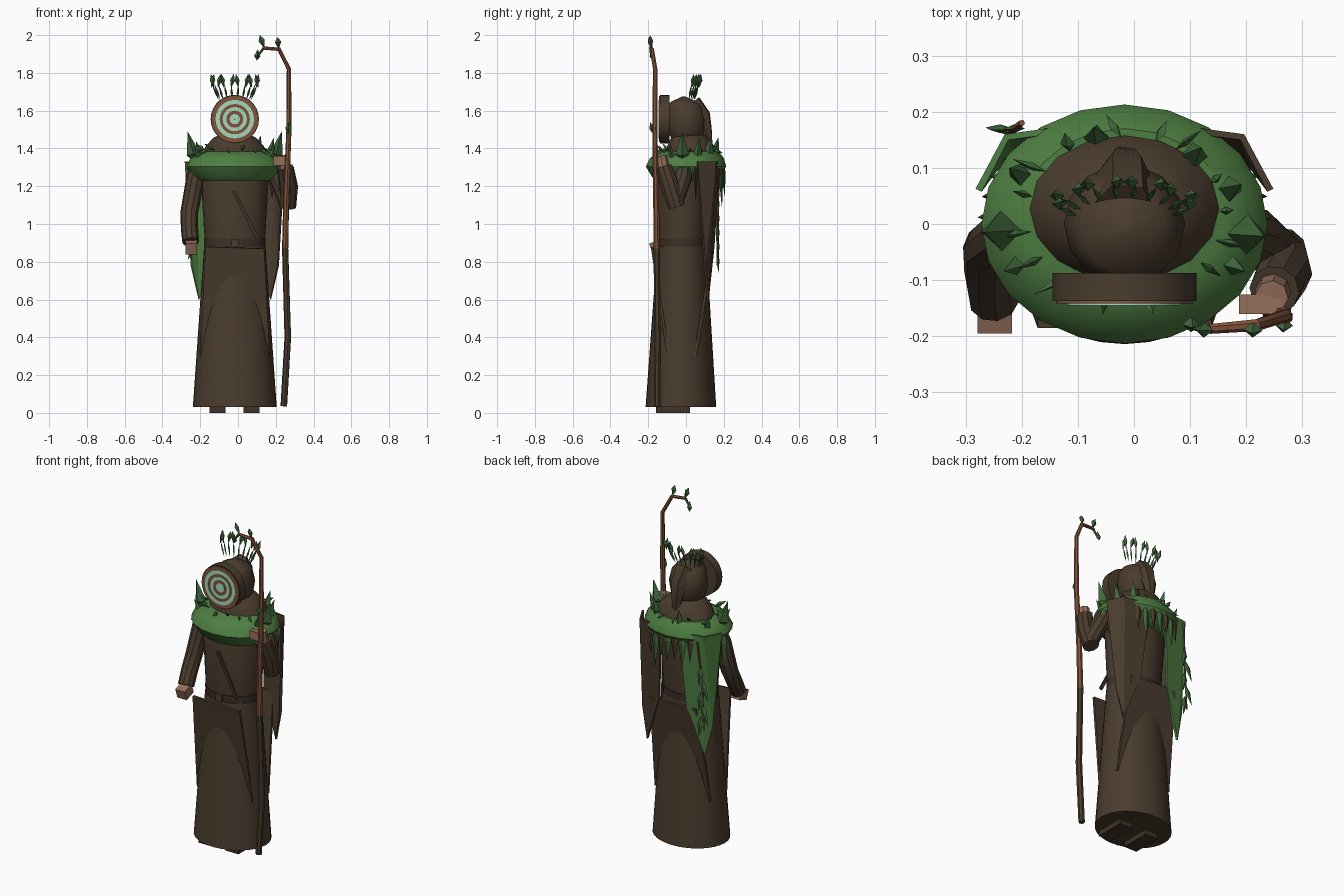
import bpy, bmesh, math, random
from mathutils import Vector, Matrix

random.seed(4)
cube = bpy.data.objects.get("Cube")
if cube:
    bpy.data.objects.remove(cube, do_unlink=True)


def material(name, r, g, b):
    m = bpy.data.materials.new(name)
    m.use_nodes = True
    m.diffuse_color = (r, g, b, 1)
    m.node_tree.nodes["Principled BSDF"].inputs["Base Color"].default_value = (r, g, b, 1)
    return m


BROWN = material("brown_cloth", 0.068, 0.045, 0.027)
DARK = material("dark_brown", 0.05, 0.032, 0.021)
GREEN = material("moss_green", 0.076, 0.21, 0.054)
LEAF = material("leaf_green", 0.05, 0.135, 0.043)
RUST = material("rust_wood", 0.22, 0.085, 0.043)
MINT = material("pale_mint", 0.37, 0.7, 0.5)
SKIN = material("skin", 0.3, 0.16, 0.105)
CX = -0.017  # body axis


def finish(name, bm, mats, smooth=False):
    bmesh.ops.recalc_face_normals(bm, faces=bm.faces)
    me = bpy.data.meshes.new(name)
    bm.to_mesh(me)
    bm.free()
    ob = bpy.data.objects.new(name, me)
    bpy.context.collection.objects.link(ob)
    for m in mats:
        me.materials.append(m)
    if smooth:
        bpy.ops.object.select_all(action='DESELECT')
        ob.select_set(True)
        bpy.context.view_layer.objects.active = ob
        bpy.ops.object.shade_smooth_by_angle(angle=math.radians(35))
    return ob


def bridge(bm, rings):
    """Skin a list of vertex rings and cap both ends."""
    for a, b in zip(rings, rings[1:]):
        for i in range(len(a)):
            j = (i + 1) % len(a)
            bm.faces.new((a[i], a[j], b[j], b[i]))
    bm.faces.new(rings[0])
    bm.faces.new(rings[-1])


def loft(name, mat, sections, n=24, smooth=True):
    """Stack ellipses given as (centre y, radius x, radius y, z)."""
    bm = bmesh.new()
    rings = []
    for cy, rx, ry, z in sections:
        rings.append([bm.verts.new((CX + rx * math.cos(t), cy + ry * math.sin(t), z))
                      for t in (2 * math.pi * i / n for i in range(n))])
    bridge(bm, rings)
    return finish(name, bm, [mat], smooth)


def tube(name, mats, path, n=8, split=None, smooth=True):
    """Sweep a circle along (x, y, z, radius) points."""
    bm = bmesh.new()
    pts = [Vector(p[:3]) for p in path]
    rings = []
    for i, p in enumerate(pts):
        d = pts[min(i + 1, len(pts) - 1)] - pts[max(i - 1, 0)]
        u = d.cross(Vector((0.1, 1, 0.02))).normalized()
        v = d.cross(u).normalized()
        rings.append([bm.verts.new(p + path[i][3] * (math.cos(t) * u + math.sin(t) * v))
                      for t in (2 * math.pi * k / n for k in range(n))])
    bridge(bm, rings)
    if split is not None:
        for f in bm.faces:
            f.material_index = 1 if f.calc_center_median().z > split else 0
    return finish(name, bm, mats, smooth)


def box(name, mat, centre, size, rot=(0, 0, 0)):
    bm = bmesh.new()
    bmesh.ops.create_cube(bm, size=1, matrix=Matrix.Diagonal((*size, 1)))
    ob = finish(name, bm, [mat])
    ob.location, ob.rotation_euler = centre, rot
    return ob


def add_leaf(bm, base, tip, width, thick, mid=0.4, index=0):
    """Diamond-shaped leaf between two points."""
    base, tip = Vector(base), Vector(tip)
    d = tip - base
    u = d.cross(Vector((base.x * 0.3, 1, 0.1))).normalized()
    v = d.cross(u).normalized()
    c = base + d * mid
    ring = [bm.verts.new(c + o) for o in (u * width, v * thick, -u * width, -v * thick)]
    ends = bm.verts.new(base), bm.verts.new(tip)
    for i in range(4):
        for e in ends:
            bm.faces.new((ring[i], ring[(i + 1) % 4], e)).material_index = index


def sheet(name, mat, points, faces, thickness):
    bm = bmesh.new()
    vs = [bm.verts.new(p) for p in points]
    for f in faces:
        bm.faces.new([vs[i] for i in f])
    ob = finish(name, bm, [mat])
    mod = ob.modifiers.new("thickness", 'SOLIDIFY')
    mod.thickness, mod.offset = thickness, 0
    return ob


# Robe and feet
loft("skirt", BROWN, [(-0.027, 0.222, 0.187, 0.03), (-0.022, 0.163, 0.13, 0.88)], 32)
for side, x in (("right", -0.108), ("left", 0.072)):
    box(side + "_foot", DARK, (x, -0.07, 0.03), (0.085, 0.18, 0.06))
loft("torso", BROWN, [(-0.02, 0.155, 0.122, 0.86), (-0.02, 0.165, 0.128, 1.0),
                      (-0.015, 0.178, 0.14, 1.22), (-0.01, 0.17, 0.13, 1.32)])
loft("belt", DARK, [(-0.02, 0.161, 0.127, 0.88), (-0.02, 0.164, 0.13, 0.92)])
box("belt_buckle", BROWN, (CX, -0.15, 0.9), (0.04, 0.02, 0.04))
box("dagger", DARK, (0.04, -0.158, 1.05), (0.018, 0.012, 0.28), (0, math.radians(-27), 0))
for name, top, low in (("front_panel", -0.178, -0.094), ("back_panel", 0.14, 0.05)):
    sheet(name, BROWN, [(CX - 0.155, top, 0.88), (CX + 0.155, top, 0.87),
                        (CX + 0.185, low, 0.3), (CX - 0.185, low, 0.3)], [(0, 1, 2, 3)], 0.014)

# Cloak flaps, one of each colour
for name, mat, s in (("left_cloak_flap", BROWN, 1), ("right_cloak_flap", GREEN, -1)):
    edge = [(0.26, 0.06, 1.33), (0.23, 0.10, 0.78), (0.19, 0.115, 0.6),
            (0.09, 0.145, 0.88), (0.06, 0.175, 1.33), (0.21, 0.155, 1.33)]
    sheet(name, mat, [(CX + s * x, y, z) for x, y, z in edge],
          [(0, 1, 5), (5, 1, 2), (5, 2, 3), (5, 3, 4)], 0.012)

# Mossy mantle and cowl
loft("mantle", GREEN, [(-0.005, 0.19, 0.15, 1.23), (0, 0.222, 0.18, 1.25), (0, 0.255, 0.213, 1.305),
                       (0.005, 0.235, 0.195, 1.35), (0.02, 0.18, 0.15, 1.385)], 20)
loft("cowl", BROWN, [(0.03, 0.182, 0.135, 1.36), (0.025, 0.155, 0.125, 1.41),
                     (0.02, 0.115, 0.10, 1.455), (0.015, 0.085, 0.085, 1.47)], 16)

# Hooded head with a drooping tail
loft("hood", BROWN, [(0.0, 0.07, 0.07, 1.44), (0.0, 0.098, 0.095, 1.48), (0.0, 0.108, 0.108, 1.55),
                     (-0.005, 0.095, 0.095, 1.62), (-0.01, 0.075, 0.075, 1.645),
                     (-0.012, 0.01, 0.01, 1.675)], 14)
tube("hood_tail", [BROWN], [(CX, 0.03, 1.64, 0.055), (CX, 0.085, 1.57, 0.05),
                            (CX, 0.105, 1.5, 0.035), (CX, 0.12, 1.42, 0.02), (CX, 0.13, 1.36, 0.004)], 6)

# Round mask: drum, rim and concentric ring plates
def disc(name, mat, r0, r1, y0, y1, n=28):
    bm = bmesh.new()
    rings = [[bm.verts.new((CX + r * math.sin(t), y, 1.555 + r * math.cos(t)))
              for t in (2 * math.pi * i / n for i in range(n))]
             for r, y in ((r0, y0), (r1, y0), (r1, y1), (r0, y1))]
    for a, b in zip(rings, rings[1:] + rings[:1]):
        for i in range(n):
            j = (i + 1) % n
            bm.faces.new((a[i], a[j], b[j], b[i]))
    finish(name, bm, [mat], True)


disc("mask_drum", BROWN, 0.002, 0.128, -0.137, -0.087)
disc("mask_face", RUST, 0.002, 0.122, -0.142, -0.136)
for i, (a, b) in enumerate(((0.08, 0.102), (0.045, 0.064), (0.001, 0.027))):
    disc("mask_ring_%d" % i, MINT, a, b, -0.145, -0.14)

# Crown of leafy twigs behind the head
bm = bmesh.new()
for i in range(10):
    t = math.radians(8 + 164 * i / 9)
    c, s = math.cos(t), math.sin(t)
    base = Vector((CX + 0.085 * c, 0.01 + 0.035 * s, 1.655))
    knee = Vector((CX + 0.125 * c, 0.025 + 0.045 * s, 1.74))
    add_leaf(bm, base, knee + Vector((0, 0, 0.01)), 0.006, 0.006)
    add_leaf(bm, knee - Vector((0, 0, 0.02)), knee + Vector((0.014 * (1 if i % 2 else -1), 0.01, 0.055)),
             0.013, 0.012, 0.55)
finish("twig_crown", bm, [LEAF])

# Spiky leaves on the mantle
bm = bmesh.new()
for deg, r, h, w in ((-6, 1, 0.16, 0.036), (184, 1, 0.16, 0.036), (22, 0.9, 0.13, 0.026),
                     (50, 0.85, 0.14, 0.03), (105, 0.85, 0.13, 0.03), (150, 0.95, 0.11, 0.024),
                     (205, 0.95, 0.08, 0.02), (335, 0.95, 0.09, 0.02)):
    c, s = math.cos(math.radians(deg)), math.sin(math.radians(deg))
    add_leaf(bm, (CX + 0.21 * r * c, 0.17 * r * s, 1.33),
             (CX + 0.25 * r * c, 0.21 * r * s, 1.33 + h), w, w, 0.25)
for i in range(16):
    t = 2 * math.pi * (i + random.random() * 0.6) / 16
    c, s = math.cos(t), math.sin(t)
    base = Vector((CX + 0.17 * c, 0.015 + 0.14 * s, 1.39))
    add_leaf(bm, base, base + Vector((0.05 * c + random.uniform(-0.03, 0.03), 0.04 * s,
                                      random.uniform(-0.03, 0.04))), 0.014, 0.007)
finish("mantle_leaves", bm, [LEAF])

# Hanging fringe round the back, in leaves and rags
bm = bmesh.new()
for i in range(17):
    t = math.radians(4 + 172 * i / 16)
    c, s = math.cos(t), math.sin(t)
    drop = random.uniform(0.13, 0.24)
    add_leaf(bm, (CX + 0.235 * c, 0.195 * s, 1.34), (CX + 0.245 * c, 0.205 * s, 1.32 - drop),
             0.024, 0.012, 0.35, i % 2)
finish("hanging_fringe", bm, [LEAF, BROWN])

# Leafy vine hanging on the back
tube("vine_stem", [RUST], [(-0.2, 0.18, 1.3, 0.006), (-0.22, 0.165, 1.05, 0.006), (-0.235, 0.165, 0.78, 0.004)], 5)
bm = bmesh.new()
for i in range(5):
    z = 1.16 - 0.075 * i
    add_leaf(bm, (-0.22, 0.168, z), (-0.235 + 0.03 * (-1) ** i, 0.172, z - 0.125), 0.02, 0.008)
finish("vine_leaves", bm, [LEAF])

# Arms and hands
tube("right_sleeve", [BROWN], [(-0.19, 0, 1.34, 0.04), (-0.225, -0.02, 1.24, 0.05),
                               (-0.258, -0.045, 1.06, 0.047), (-0.257, -0.09, 0.98, 0.046),
                               (-0.25, -0.135, 0.905, 0.045)], 10)
box("right_hand", SKIN, (-0.248, -0.152, 0.88), (0.062, 0.07, 0.06), (math.radians(20), 0, 0))
tube("left_upper_sleeve", [BROWN], [(0.16, 0, 1.34, 0.04), (0.215, -0.02, 1.24, 0.05),
                                    (0.262, -0.06, 1.12, 0.046)], 10)
tube("left_forearm_sleeve", [BROWN], [(0.262, -0.05, 1.09, 0.046), (0.268, -0.085, 1.2, 0.05),
                                      (0.25, -0.118, 1.3, 0.045)], 10)
tube("left_wrist", [SKIN], [(0.25, -0.115, 1.28, 0.032), (0.245, -0.13, 1.36, 0.03)], 8)
box("left_hand", SKIN, (0.225, -0.143, 1.335), (0.075, 0.034, 0.05))

# Crooked staff with a leafy hook
tube("staff", [BROWN, RUST], [(0.243, -0.152, 0.035, 0.018), (0.264, -0.15, 0.4, 0.018), (0.25, -0.155, 0.87, 0.017),
                              (0.256, -0.158, 1.15, 0.016), (0.27, -0.165, 1.5, 0.014), (0.27, -0.163, 1.82, 0.012),
                              (0.218, -0.18, 1.925, 0.011), (0.135, -0.187, 1.932, 0.009)], 7, 0.88)
tube("staff_fork", [LEAF], [(0.135, -0.187, 1.932, 0.008), (0.105, -0.185, 1.89, 0.005)], 5)
bm = bmesh.new()
for base, tip in (((0.215, -0.18, 1.925), (0.21, -0.195, 1.99)), ((0.14, -0.187, 1.93), (0.115, -0.19, 2.0)),
                  ((0.105, -0.185, 1.925), (0.1, -0.175, 1.865)), ((0.265, -0.165, 1.46), (0.268, -0.19, 1.54))):
    add_leaf(bm, base, tip, 0.017, 0.014, 0.6)
finish("staff_leaves", bm, [LEAF])
